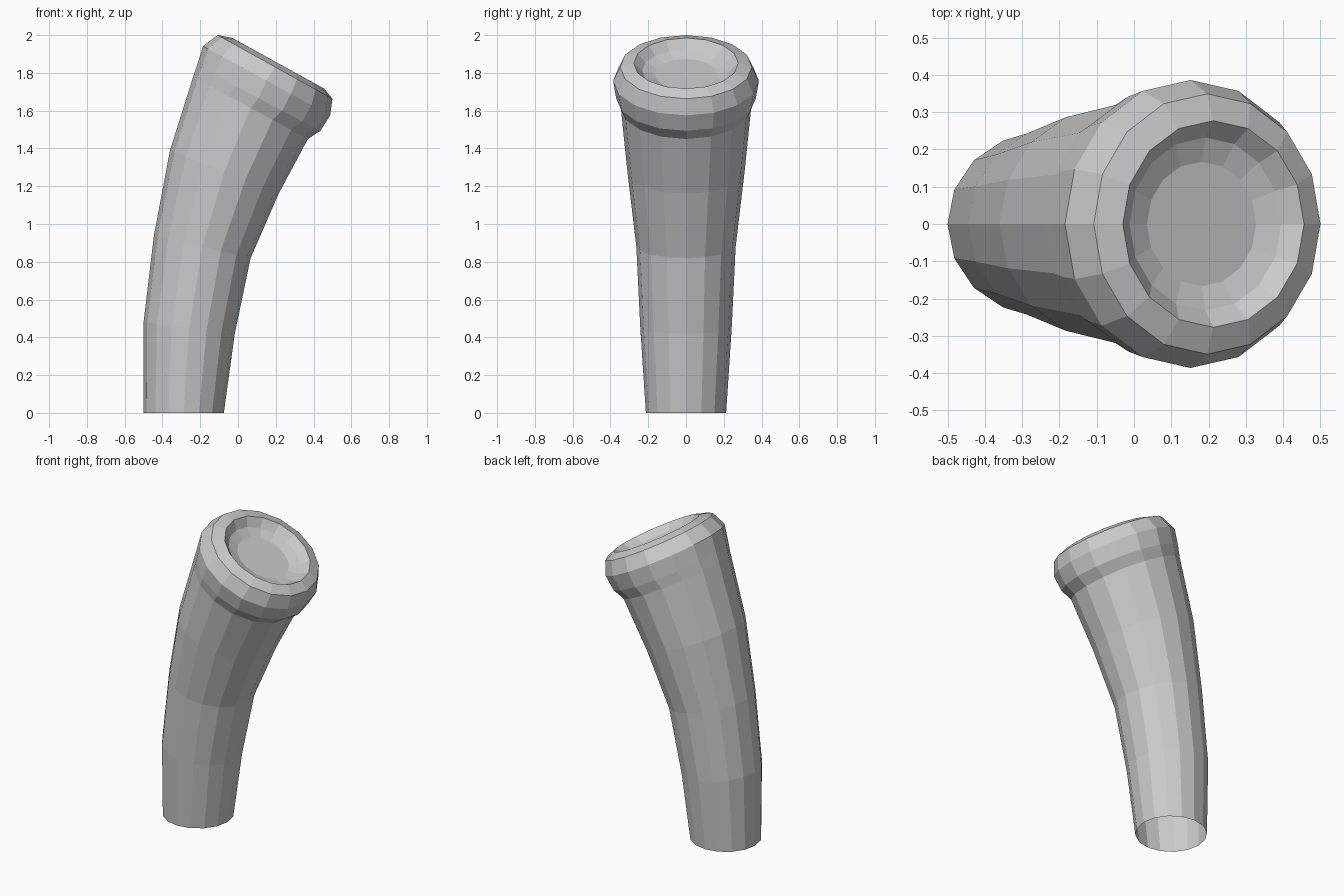
import bpy, bmesh
from math import cos, sin, pi
from mathutils import Vector

if "Cube" in bpy.data.objects:
    bpy.data.objects.remove(bpy.data.objects["Cube"])

SIDES = 16


def ring(bm, left, right, ry):
    """Tilted ring between two (x, z) points of the front profile."""
    a, b = Vector((left[0], 0, left[1])), Vector((right[0], 0, right[1]))
    mid, half = (a + b) / 2, (b - a) / 2
    return [bm.verts.new(mid + half * cos(2 * pi * i / SIDES)
                         + Vector((0, ry * sin(2 * pi * i / SIDES), 0)))
            for i in range(SIDES)]


# left profile point, right profile point, half depth
profile = [
    # curved stalk
    ((-0.50, 0.00), (-0.075, 0.00), 0.2125),
    ((-0.50, 0.48), (-0.017, 0.42), 0.242),
    ((-0.445, 0.94), (0.067, 0.82), 0.263),
    ((-0.36, 1.39), (0.215, 1.16), 0.310),
    ((-0.238, 1.778), (0.37, 1.45), 0.345),
    # swollen rim
    ((-0.217, 1.84), (0.436, 1.493), 0.370),
    ((-0.185, 1.942), (0.488, 1.575), 0.386),
    ((-0.108, 2.00), (0.50, 1.663), 0.349),
    ((-0.03, 1.985), (0.456, 1.717), 0.277),
]

# shallow dish, sunk along the rim's axis
axis = Vector((0.483, 0.876))
across = Vector((0.876, -0.483))
centre = Vector((0.213, 1.851))
for depth, r in ((0.045, 0.232), (0.066, 0.167)):
    c = centre - axis * depth
    profile.append((c - across * r, c + across * r, r))

bm = bmesh.new()
rings = [ring(bm, *p) for p in profile]
for lo, hi in zip(rings, rings[1:]):
    for i in range(SIDES):
        j = (i + 1) % SIDES
        bm.faces.new((lo[i], lo[j], hi[j], hi[i]))
bm.faces.new(rings[-1])  # dish floor; the foot stays open

mesh = bpy.data.meshes.new("curved_pipe")
bm.to_mesh(mesh)
bm.free()
obj = bpy.data.objects.new("curved_pipe", mesh)
bpy.context.collection.objects.link(obj)
